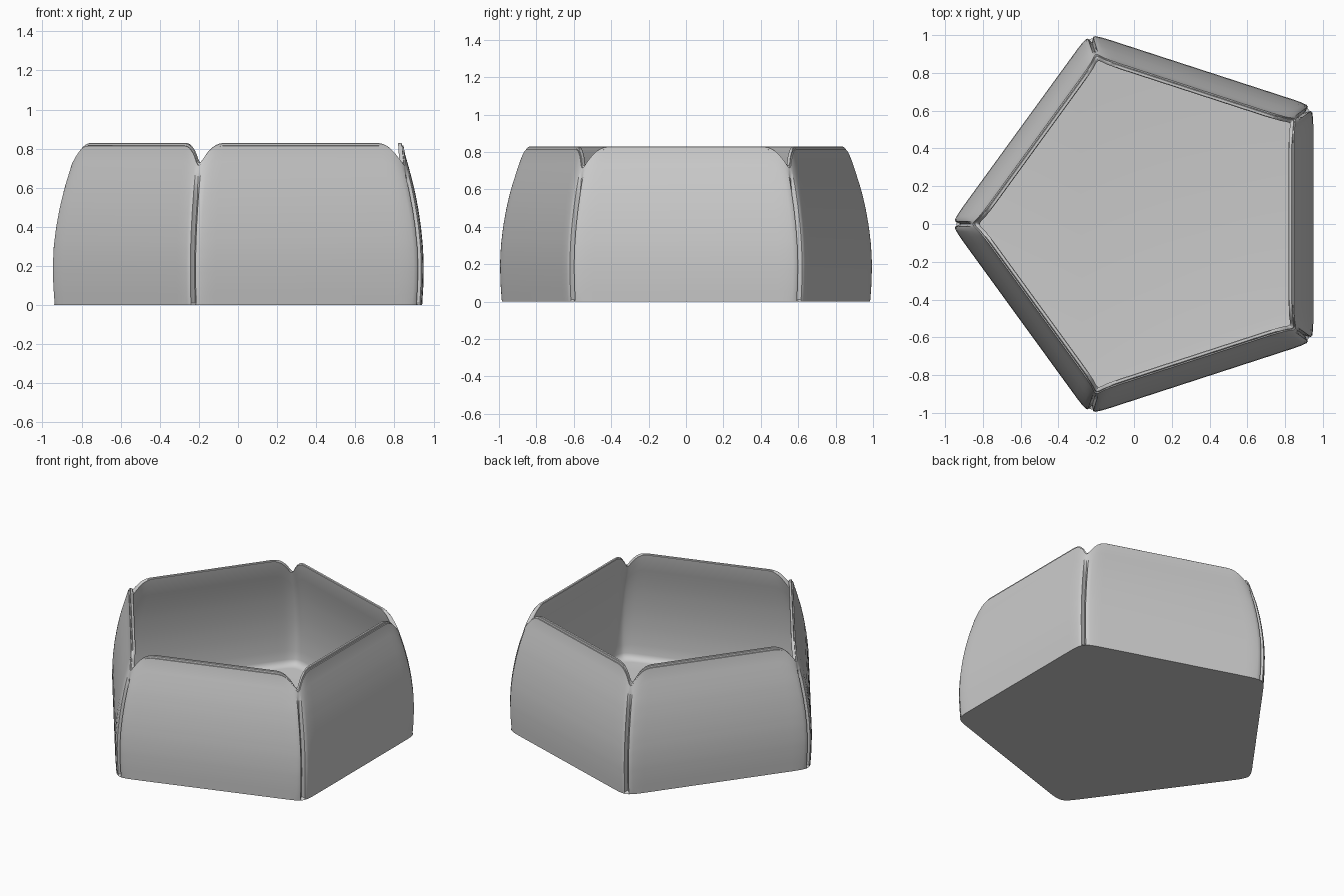
import bpy
import bmesh
from math import sin, cos, pi, radians

cube = bpy.data.objects.get("Cube")
if cube:
    bpy.data.objects.remove(cube)

HEIGHT, FLOOR, CENTRE_X = 0.83, 0.04, 0.09

# Distance from the centre to a flat side, by height
WALL = [(0, 0.852), (0.1, 0.858), (0.2, 0.86), (0.3, 0.856), (0.4, 0.846), (0.5, 0.831),
        (0.6, 0.811), (0.7, 0.785), (0.78, 0.762), (0.83, 0.754)]

# Corner section: sideways offset, plain inset, grooved inset, rim height
CORNER = [(0, 0.022, 0.052, 0.73), (0.006, 0.0225, 0.044, 0.733),
          (0.014, 0.024, 0.026, 0.745), (0.026, 0.028, 0.026, 0.768),
          (0.04, 0.034, 0.0335, 0.79), (0.055, 0.042, 0.042, 0.807),
          (0.07, 0.052, 0.052, 0.819), (0.085, 0.062, 0.062, 0.826),
          (0.105, 0.0764, 0.0764, 0.83)]
SECTION = [(-b, p, g, t) for b, p, g, t in CORNER[:0:-1]] + CORNER


def wall_at(z):
    for (z0, a0), (z1, a1) in zip(WALL, WALL[1:]):
        if z <= z1:
            return a0 + (a1 - a0) * (z - z0) / (z1 - z0)
    return WALL[-1][1]


def groove_at(z):
    """Groove strength: closed at the base and below the rim notch."""
    return max(0, min(1, z / 0.012, (0.71 - z) / 0.16))


def ring(bm, height_rule, inset=0, grooved=False):
    """One loop of vertices around the five sides."""
    verts = []
    for k in range(5):
        angle = pi + k * 2 * pi / 5
        for side, plain, deep, top in SECTION:
            z = height_rule(top)
            radius = (wall_at(z) - inset) / cos(pi / 5)
            mix = groove_at(z) if grooved else 0
            r = radius - plain - (deep - plain) * mix
            verts.append(bm.verts.new((CENTRE_X + r * cos(angle) - side * sin(angle),
                                       r * sin(angle) + side * cos(angle), z)))
    return verts


def bridge(bm, low, high):
    n = len(low)
    for i in range(n):
        j = (i + 1) % n
        bm.faces.new((low[i], low[j], high[j], high[i]))


bm = bmesh.new()
rings = []

# Outer wall, bulging panels with grooves between them
LIP = 0.015
rings.append(ring(bm, lambda top: 0))
rings.append(ring(bm, lambda top: 0.012, grooved=True))
STEPS = 20
for i in range(1, STEPS + 1):
    t = i / STEPS
    rings.append(ring(bm, lambda top: 0.012 + t * (top - LIP - 0.012), grooved=True))

# Stepped rim
rings.append(ring(bm, lambda top: top - LIP + 0.001, inset=0.006))
rings.append(ring(bm, lambda top: top - 0.003, inset=0.006))
rings.append(ring(bm, lambda top: top, inset=0.009))
rings.append(ring(bm, lambda top: top, inset=0.022))
rings.append(ring(bm, lambda top: top - 0.004, inset=0.026))

# Inner wall and its rounded foot
FOOT = 0.04
for i in range(1, 13):
    t = 1 - i / 12
    rings.append(ring(bm, lambda top: FLOOR + FOOT + t * (top - FLOOR - FOOT), inset=0.028))
for i in range(1, 5):
    a = radians(90 * i / 4)
    rings.append(ring(bm, lambda top: FLOOR + FOOT * (1 - sin(a)),
                      inset=0.028 + FOOT * (1 - cos(a))))

for low, high in zip(rings, rings[1:]):
    bridge(bm, low, high)

# Base and floor
bm.faces.new(rings[0][::-1])
bm.faces.new(rings[-1])
bmesh.ops.recalc_face_normals(bm, faces=bm.faces)

mesh = bpy.data.meshes.new("bowl")
bm.to_mesh(mesh)
bm.free()
bowl = bpy.data.objects.new("pentagonal_bowl", mesh)
bpy.context.collection.objects.link(bowl)

# Plain grey finish
grey = bpy.data.materials.new("plain grey")
grey.use_nodes = True
colour = (0.6, 0.6, 0.6, 1)
grey.diffuse_color = colour
grey.node_tree.nodes["Principled BSDF"].inputs["Base Color"].default_value = colour
mesh.materials.append(grey)

bpy.ops.object.select_all(action='DESELECT')
bowl.select_set(True)
bpy.context.view_layer.objects.active = bowl
bpy.ops.object.shade_smooth_by_angle(angle=radians(35))
